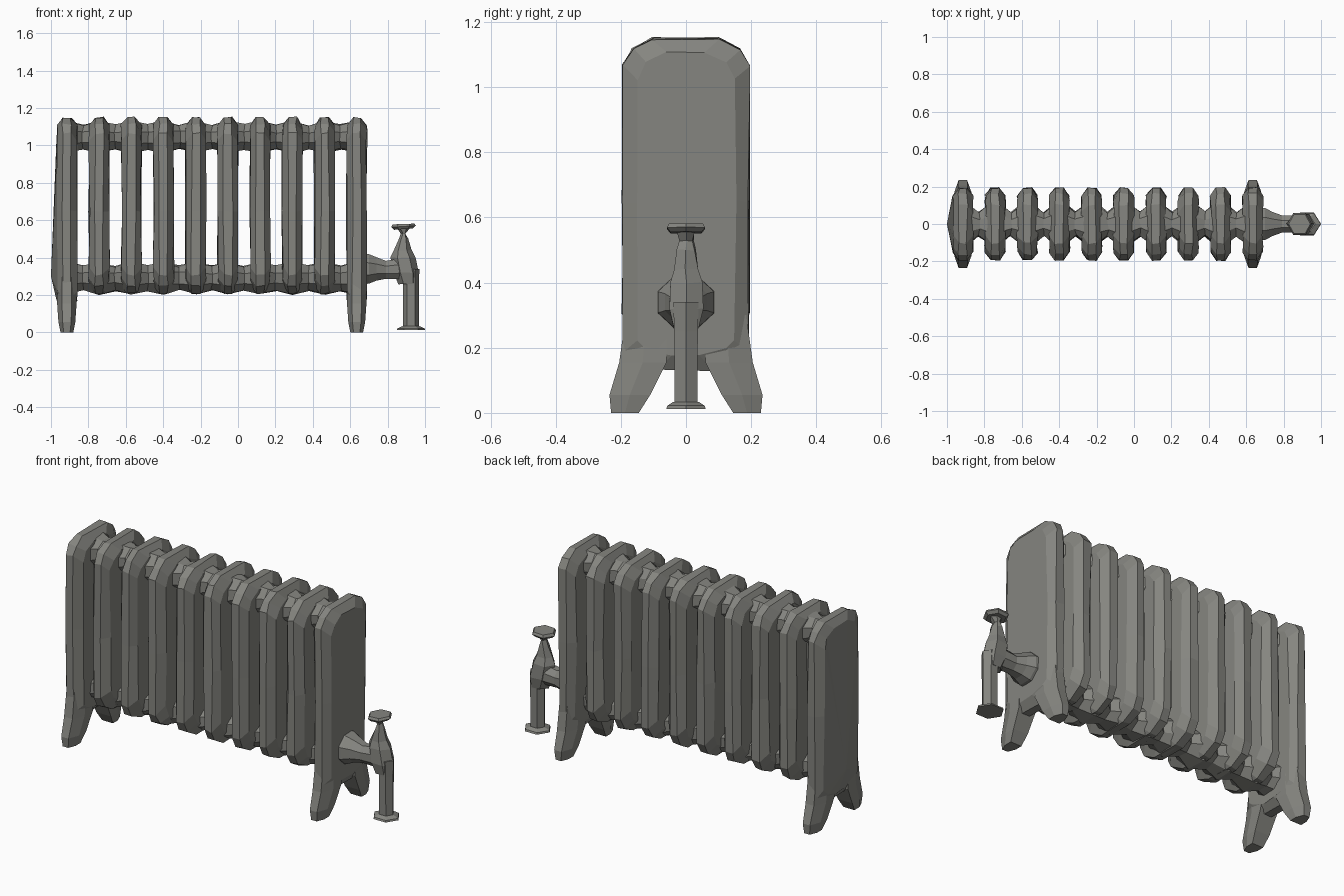
import bpy, bmesh, random
from math import cos, sin, pi
from mathutils import Vector

random.seed(4)
if "Cube" in bpy.data.objects:
    bpy.data.objects.remove(bpy.data.objects["Cube"])

iron = bpy.data.materials.new("cast iron grey")
iron.use_nodes = True
grey = (0.235, 0.235, 0.215, 1)
iron.diffuse_color = grey
iron.node_tree.nodes["Principled BSDF"].inputs["Base Color"].default_value = grey


def loft(name, rings, jitter=0.0, bulge=None):
    """Skin a row of equal-sized rings, cap both ends; bulge pokes the first cap outward."""
    bm = bmesh.new()
    rows = []
    for ring in rings:
        rows.append([bm.verts.new(Vector(p) + Vector([random.uniform(-jitter, jitter) for _ in range(3)]))
                     for p in ring])
    for a, b in zip(rows, rows[1:]):
        for i in range(len(a)):
            j = (i + 1) % len(a)
            bm.faces.new((a[i], a[j], b[j], b[i]))
    first = bm.faces.new(rows[0][::-1])
    bm.faces.new(rows[-1])
    if bulge:
        tip = bmesh.ops.poke(bm, faces=[first])["verts"][0]
        tip.co = bulge
    bmesh.ops.recalc_face_normals(bm, faces=bm.faces)
    mesh = bpy.data.meshes.new(name)
    bm.to_mesh(mesh)
    bm.free()
    mesh.materials.append(iron)
    obj = bpy.data.objects.new(name, mesh)
    bpy.context.collection.objects.link(obj)
    return obj


def slab_ring(x, inset, bottom, foot_round):
    """Round-shouldered outline of a radiator section in the YZ plane."""
    w, lo, hi = 0.196 - inset, bottom + inset, 1.153 - inset
    half = [(w - 0.11, lo), (w - 0.03, lo + foot_round * 0.4), (w, lo + foot_round),
            (w, 0.65), (w, hi - 0.085), (w - 0.03, hi - 0.035), (w - 0.09, hi)]
    return [(x, y, z) for y, z in half] + [(x, -y, z) for y, z in reversed(half)]


def x_ring(x, z, ry, rz, sides=8):
    return [(x, ry * cos((i + 0.5) * 2 * pi / sides), z + rz * sin((i + 0.5) * 2 * pi / sides))
            for i in range(sides)]


def z_ring(x, z, rx, ry, sides=6, tilt=0.0):
    return [(x + rx * cos(i * 2 * pi / sides), ry * sin(i * 2 * pi / sides),
             z + tilt * cos(i * 2 * pi / sides)) for i in range(sides)]


# Radiator sections
count, start, pitch = 10, -0.915, 0.1722
centres = [start + pitch * i for i in range(count)]
for n, x in enumerate(centres):
    end = n in (0, count - 1)
    bottom, foot_round = (0.13, 0.05) if end else (0.205, 0.1)
    rings = [slab_ring(x + dx, inset, bottom, foot_round)
             for dx, inset in ((-0.053, 0.045), (-0.022, 0.003), (0.022, 0.003), (0.053, 0.045))]
    loft(f"section_{n + 1}", rings, 0.005, (-1.0, 0, 0.3) if n == 0 else None)

# Splayed feet on both end sections
for side, x in (("right", centres[0]), ("left", centres[-1])):
    for place, s in (("front", -1), ("back", 1)):
        rings = []
        for z, inner, outer, hw in ((0.3, 0.06, 0.185, 0.05), (0.155, 0.06, 0.205, 0.052),
                                    (0.055, 0.11, 0.235, 0.045), (0.0, 0.145, 0.23, 0.034)):
            mid = (inner + outer) / 2
            rings.append([(x - hw, s * inner, z), (x - hw, s * mid, z),
                          (x - hw * 0.5, s * outer, z), (x + hw * 0.5, s * outer, z),
                          (x + hw, s * mid, z), (x + hw, s * inner, z)])
        loft(f"{place}_{side}_foot", rings)

# Horizontal channels that swell at each section
for name, z in (("top_channel", 1.045), ("bottom_channel", 0.29)):
    rings = []
    for n, x in enumerate(centres):
        rings.append(x_ring(x, z, 0.14, 0.092))
        if n < count - 1:
            rings.append(x_ring(x + pitch / 2, z, 0.068, 0.07))
    loft(name, rings, 0.006)

# Valve: collar and inlet pipe
loft("valve_collar", [x_ring(x, z, ry, rz) for x, z, ry, rz in
     ((0.66, 0.34, 0.095, 0.09), (0.70, 0.34, 0.093, 0.085), (0.74, 0.34, 0.07, 0.068),
      (0.79, 0.335, 0.05, 0.052), (0.87, 0.34, 0.05, 0.06))])

# Valve body tapering to a thin spindle
loft("valve_body", [z_ring(x, z, rx, ry) for x, z, rx, ry in
     ((0.91, 0.26, 0.05, 0.045), (0.90, 0.32, 0.068, 0.06), (0.885, 0.40, 0.068, 0.055),
      (0.88, 0.44, 0.048, 0.042), (0.885, 0.50, 0.024, 0.032), (0.885, 0.53, 0.012, 0.025),
      (0.885, 0.56, 0.035, 0.03))], 0.003)

# Hand wheel
loft("valve_handle", [z_ring(0.885, 0.553, 0.05, 0.055, 6, 0.004),
                      z_ring(0.885, 0.567, 0.066, 0.068, 6, 0.004),
                      z_ring(0.885, 0.58, 0.058, 0.06, 6, 0.002)])

# Supply pipe and floor flange
loft("supply_pipe", [z_ring(0.92, 0.34, 0.05, 0.045), z_ring(0.925, 0.25, 0.042, 0.042),
                     z_ring(0.925, 0.02, 0.042, 0.04)])
loft("floor_flange", [z_ring(0.925, 0.012, 0.075, 0.07), z_ring(0.925, 0.022, 0.073, 0.066),
                      z_ring(0.925, 0.034, 0.045, 0.045)])
